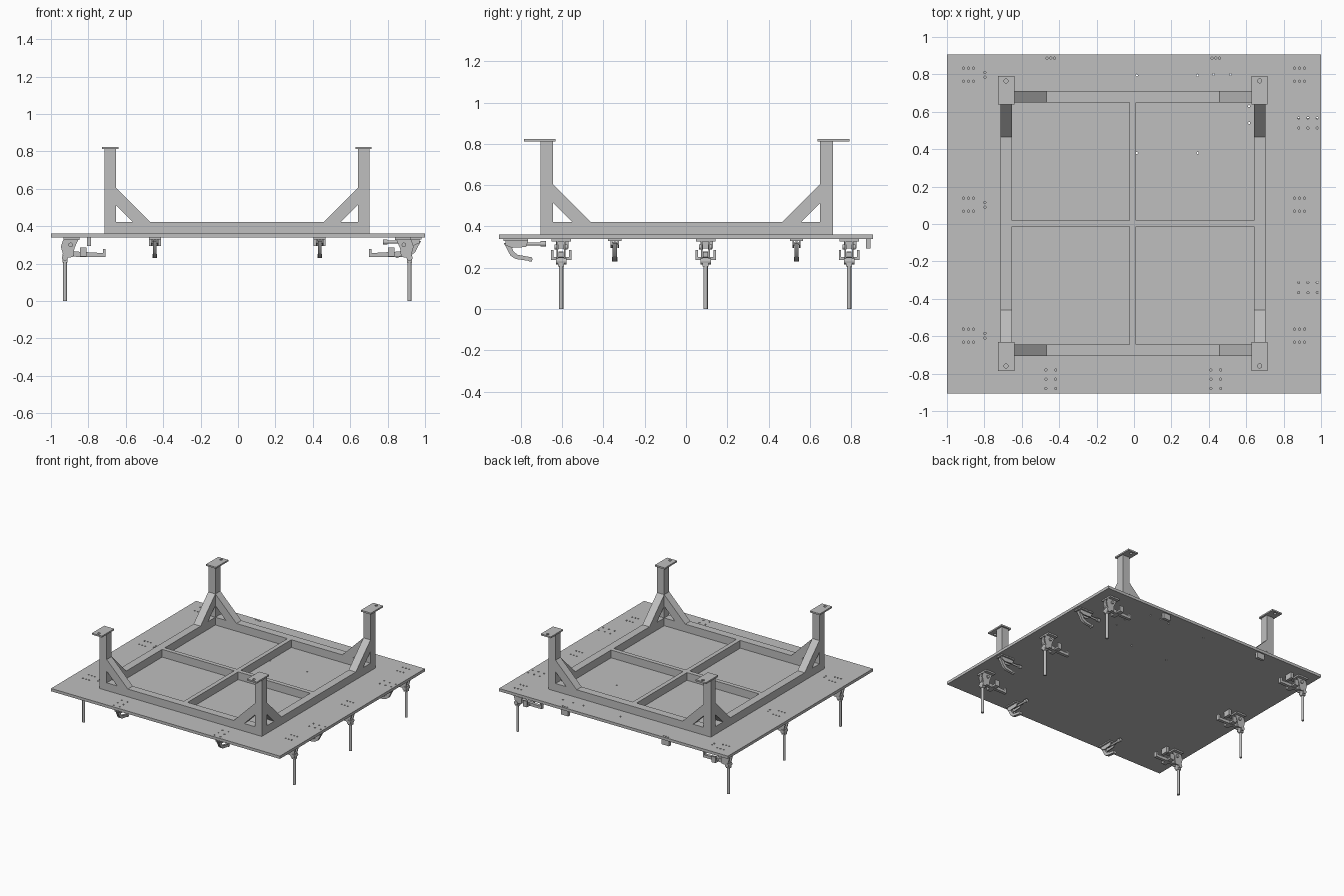
import bpy, bmesh
from math import pi
from mathutils import Matrix, Vector

cube = bpy.data.objects.get("Cube")
if cube:
    bpy.data.objects.remove(cube, do_unlink=True)

steel = bpy.data.materials.new("steel_grey")
steel.use_nodes = True
GREY = (0.52, 0.52, 0.52, 1)
steel.diffuse_color = GREY
steel.node_tree.nodes["Principled BSDF"].inputs["Base Color"].default_value = GREY


class Part:
    """Collects simple solids in one mesh, placed by a matrix."""

    def __init__(self, name, matrix=None):
        self.name, self.matrix, self.bm = name, matrix or Matrix(), bmesh.new()

    def prism(self, profile, y0, y1):
        a = [self.bm.verts.new((x, y0, z)) for x, z in profile]
        b = [self.bm.verts.new((x, y1, z)) for x, z in profile]
        self.bm.faces.new(a)
        self.bm.faces.new(b[::-1])
        for i in range(len(a)):
            j = (i + 1) % len(a)
            self.bm.faces.new((a[i], b[i], b[j], a[j]))

    def box(self, x0, x1, y0, y1, z0, z1):
        self.prism([(x0, z0), (x1, z0), (x1, z1), (x0, z1)], y0, y1)

    def rod(self, start, end, radius, sides=16):
        p, q = Vector(start), Vector(end)
        turn = (q - p).to_track_quat('Z', 'Y').to_matrix().to_4x4()
        bmesh.ops.create_cone(self.bm, cap_ends=True, segments=sides, radius1=radius,
                              radius2=radius, depth=(q - p).length,
                              matrix=Matrix.Translation((p + q) / 2) @ turn)

    def finish(self, smooth=False):
        bmesh.ops.transform(self.bm, matrix=self.matrix, verts=self.bm.verts)
        bmesh.ops.recalc_face_normals(self.bm, faces=self.bm.faces)
        mesh = bpy.data.meshes.new(self.name)
        self.bm.to_mesh(mesh)
        self.bm.free()
        mesh.materials.append(steel)
        ob = bpy.data.objects.new(self.name, mesh)
        bpy.context.collection.objects.link(ob)
        bpy.ops.object.select_all(action='DESELECT')
        ob.select_set(True)
        bpy.context.view_layer.objects.active = ob
        if smooth:
            bpy.ops.object.shade_smooth_by_angle()
        return ob


def cut(target, cutter):
    cutter.hide_render = True
    mod = target.modifiers.new("holes", 'BOOLEAN')
    mod.operation, mod.solver, mod.object = 'DIFFERENCE', 'EXACT', cutter
    bpy.context.view_layer.objects.active = target
    bpy.ops.object.modifier_apply(modifier=mod.name)
    bpy.data.objects.remove(cutter, do_unlink=True)


def place(x, y, angle=0):
    return Matrix.Translation((x, y, 0)) @ Matrix.Rotation(angle, 4, 'Z')


UNDER, TOP = 0.338, 0.36
CLAMP_Y = (-0.605, 0.095, 0.79)
CX, CY = -0.006, 0.003

# Base plate with its mounting holes
base = Part("base_plate")
base.box(-1, 1, -0.905, 0.905, UNDER, TOP)
base = base.finish()
spots = []
for cy in CLAMP_Y:
    spots += [(s * 0.885 + dx, cy + 0.008 + dy) for s in (-1, 1)
              for dx in (-0.027, 0, 0.027) for dy in (-0.035, 0.035)]
    spots += [(-0.797, cy + d) for d in (-0.005, 0.02)]
for cx in (-0.445, 0.437):
    spots += [(cx + dx, y) for dx in (-0.026, 0.026) for y in (-0.78, -0.83, -0.88)]
    spots += [(cx + dx, 0.887) for dx in (-0.02, 0, 0.02)]
for cy in (-0.34, 0.54):
    spots += [(x, cy + dy) for x in (0.88, 0.93, 0.98) for dy in (-0.027, 0.027)]
spots += [(x, y) for x in (0.015, 0.34) for y in (0.38, 0.795)]
spots += [(0.425, 0.8), (0.515, 0.8), (0.615, 0.63), (0.615, 0.54)]
drill = Part("hole_cutter")
for x, y in spots:
    drill.rod((x, y, UNDER - 0.02), (x, y, TOP + 0.02), 0.006, 10)
cut(base, drill.finish())

# Welded tube frame on the plate
H, W, RAIL = 0.709, 0.062, 0.421
frame = Part("tube_frame", place(CX, CY))
for s in (-1, 1):
    a, b = sorted((s * H, s * (H - W)))
    frame.box(-H + W, H - W, a, b, TOP, RAIL)
    frame.box(a, b, -H + W, H - W, TOP, RAIL)
    c, d = sorted((s * 0.017, s * (H - W)))
    frame.box(c, d, -0.017, 0.017, TOP, RAIL)
frame.box(-0.017, 0.017, -H + W, H - W, TOP, RAIL)
frame.finish()

# Corner posts, diagonal braces and drilled top pads
IN = H - W
BRACE = [(-IN, 0.605), (-IN + 0.184, RAIL), (-IN + 0.092, RAIL), (-IN, 0.513)]
for sx in (-1, 1):
    for sy in (-1, 1):
        side = ("front_" if sy < 0 else "back_") + ("left" if sx > 0 else "right")
        flip = place(CX, CY) @ Matrix.Diagonal((sx, sy, 1, 1))
        post = Part(side + "_post", flip)
        post.box(IN, H, IN, H, TOP, 0.812)
        post.finish()
        swap = Matrix(((0, 1, 0, 0), (1, 0, 0, 0), (0, 0, 1, 0), (0, 0, 0, 1)))
        for label, m in (("_brace_across", flip), ("_brace_along", flip @ swap)):
            brace = Part(side + label, m)
            brace.prism([(-x, z) for x, z in BRACE], IN, H)
            brace.finish()
        pad = Part(side + "_pad", flip)
        pad.box(IN - 0.014, H + 0.012, IN - 0.012, 0.788, 0.812, 0.824)
        pad = pad.finish()
        hole = Part("pad_cutter", flip)
        hole.rod((0.678, 0.762, 0.79), (0.678, 0.762, 0.85), 0.011)
        cut(pad, hole.finish())


# Toggle clamps: local x runs inward from the upright handle
def toggle_clamp(name, matrix):
    c = Part(name, matrix)
    c.rod((0, 0, 0), (0, 0, 0.215), 0.0105)
    c.box(-0.014, 0.014, -0.014, 0.014, 0.205, 0.25)
    c.rod((0, -0.025, 0.232), (0, 0.025, 0.232), 0.016)
    c.box(-0.008, 0.078, -0.047, 0.047, 0.326, UNDER)
    for s in (-1, 1):
        y0, y1 = sorted((s * 0.014, s * 0.022))
        c.prism([(-0.01, 0.326), (-0.022, 0.29), (-0.005, 0.23), (0.045, 0.235),
                 (0.05, 0.28), (0.07, 0.326)], y0, y1)
        c.rod((0.03, s * 0.012, 0.3), (0.03, s * 0.032, 0.3), 0.012)
        y0, y1 = sorted((s * 0.038, s * 0.05))
        c.box(0.08, 0.115, y0, y1, 0.24, 0.285)
    c.box(0.08, 0.115, -0.05, 0.05, 0.238, 0.252)
    c.prism([(0, 0.252), (0.06, 0.236), (0.217, 0.236), (0.217, 0.278),
             (0.202, 0.278), (0.202, 0.256), (0.06, 0.264), (0, 0.275)], -0.012, 0.012)
    c.finish(True)


for i, y in enumerate(CLAMP_Y):
    toggle_clamp(f"right_toggle_clamp_{i + 1}", place(-0.925, y))
    toggle_clamp(f"left_toggle_clamp_{i + 1}", place(0.917, y, pi))


# Push clamps: local x runs inward from the plate edge
def push_clamp(name, matrix):
    c = Part(name, matrix)
    c.box(0.02, 0.14, -0.032, 0.032, 0.329, UNDER)
    for s in (-1, 1):
        y0, y1 = sorted((s * 0.012, s * 0.02))
        c.prism([(0.03, 0.329), (0.03, 0.31), (0.06, 0.296), (0.13, 0.3),
                 (0.14, 0.329)], y0, y1)
    c.rod((0.08, 0, 0.315), (0.21, 0, 0.315), 0.008)
    c.rod((0.2, 0, 0.315), (0.226, 0, 0.315), 0.013)
    c.prism([(0.022, 0.32), (0.055, 0.258), (0.08, 0.242), (0.158, 0.231),
             (0.158, 0.25), (0.09, 0.262), (0.07, 0.278), (0.05, 0.32)], -0.01, 0.01)
    c.rod((0.15, -0.013, 0.24), (0.15, 0.013, 0.24), 0.011)
    c.finish(True)


for label, x in (("right", -0.445), ("left", 0.437)):
    push_clamp(f"front_{label}_push_clamp", place(x, -0.905, pi / 2))
    # Back stop block
    stop = Part(f"back_{label}_stop_block")
    stop.box(x - 0.032, x + 0.032, 0.871, 0.893, 0.293, UNDER)
    stop.finish()
for label, y in (("front", -0.345), ("back", 0.535)):
    push_clamp(f"left_{label}_push_clamp", place(1, y, pi))

# Stop blocks beside the right toggle clamps
for i, y in enumerate(CLAMP_Y):
    stop = Part(f"right_stop_block_{i + 1}")
    stop.box(-0.808, -0.786, y - 0.025, y + 0.035, 0.293, UNDER)
    stop.finish()
